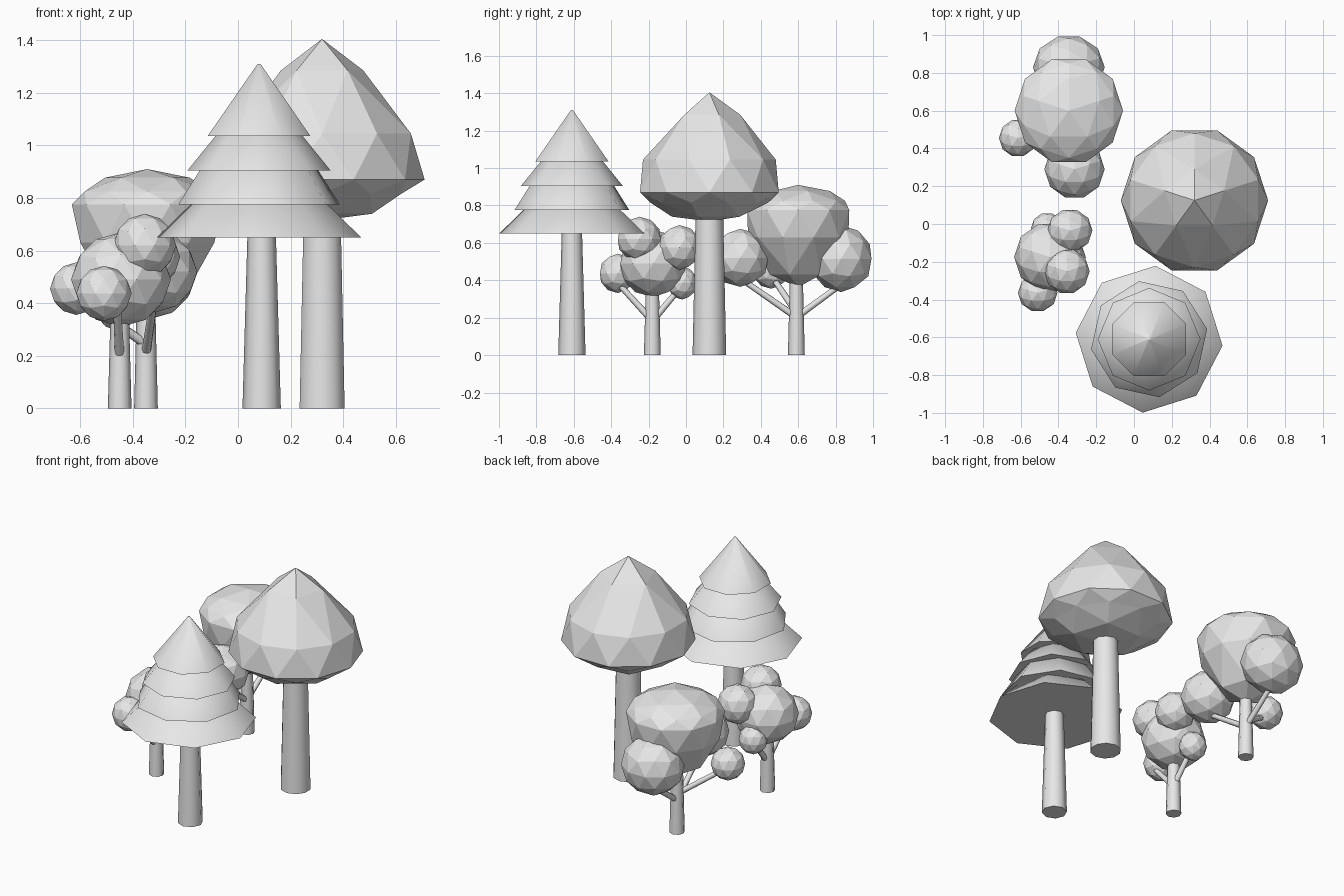
import bpy, bmesh, math
from mathutils import Vector, Matrix

old = bpy.data.objects.get("Cube")
if old:
    bpy.data.objects.remove(old)

grey = bpy.data.materials.new("light_grey")
grey.use_nodes = True
grey.diffuse_color = (0.8, 0.8, 0.8, 1)
grey.node_tree.nodes["Principled BSDF"].inputs["Base Color"].default_value = (0.8, 0.8, 0.8, 1)


def finish(name, bm, smooth):
    bmesh.ops.recalc_face_normals(bm, faces=bm.faces)
    mesh = bpy.data.meshes.new(name)
    bm.to_mesh(mesh)
    bm.free()
    mesh.materials.append(grey)
    obj = bpy.data.objects.new(name, mesh)
    bpy.context.collection.objects.link(obj)
    if smooth:
        bpy.ops.object.select_all(action='DESELECT')
        obj.select_set(True)
        bpy.context.view_layer.objects.active = obj
        bpy.ops.object.shade_smooth_by_angle(angle=math.radians(60))


def taper(name, start, end, r1, r2, sides=8, turn=0):
    """Capped tapered cylinder between two points."""
    a, b = Vector(start), Vector(end)
    axis = b - a
    place = Matrix.Translation((a + b) / 2) @ axis.to_track_quat('Z', 'Y').to_matrix().to_4x4()
    # keep the turn measured from +x for upright parts
    if axis.x == 0 and axis.y == 0:
        place = Matrix.Translation((a + b) / 2)
    bm = bmesh.new()
    bmesh.ops.create_cone(bm, cap_ends=True, segments=sides, radius1=r1, radius2=r2,
                          depth=axis.length,
                          matrix=place @ Matrix.Rotation(math.radians(turn), 4, 'Z'))
    finish(name, bm, True)


def ball(name, centre, size, turn=18):
    """Faceted ellipsoid of leaves."""
    bm = bmesh.new()
    place = Matrix.LocRotScale(Vector(centre), None, Vector(size))
    bmesh.ops.create_icosphere(bm, subdivisions=2, radius=1,
                               matrix=place @ Matrix.Rotation(math.radians(turn), 4, 'Z'))
    finish(name, bm, False)


def crown(name, x, y, rings, turn=18):
    """Faceted crown: each level of an icosphere takes its own radius and height."""
    levels = (1, 0.85, 0.49, 0, -0.49, -0.85, -1)
    bm = bmesh.new()
    bmesh.ops.create_icosphere(bm, subdivisions=2, radius=1,
                               matrix=Matrix.Rotation(math.radians(turn), 4, 'Z'))
    for v in bm.verts:
        i = min(range(len(levels)), key=lambda k: abs(levels[k] - v.co.z))
        r, z = rings[i]
        flat = Vector((v.co.x, v.co.y, 0))
        if flat.length > 0.01:
            flat.normalize()
        v.co = flat * r + Vector((x, y, z))
    finish(name, bm, False)


# Conifer: trunk and four stacked skirts
taper("conifer_trunk", (0.09, -0.61, 0), (0.09, -0.61, 0.7), 0.073, 0.053)
tiers = [(0.65, 0.82, 0.39, 0.215, -5), (0.775, 0.95, 0.312, 0.2, 10),
         (0.905, 1.08, 0.272, 0.13, 0), (1.035, 1.31, 0.212, 0.006, 22.5)]
for i, (z1, z2, r1, r2, turn) in enumerate(tiers):
    taper(f"conifer_tier_{i + 1}", (0.08, -0.61, z1), (0.08, -0.61, z2), r1, r2, 8, turn)

# Large round tree
taper("large_trunk", (0.32, 0.125, 0), (0.32, 0.125, 0.78), 0.09, 0.073, 10)
crown("large_crown", 0.32, 0.125,
      [(0, 1.405), (0.165, 1.285), (0.355, 1.045), (0.39, 0.87),
       (0.315, 0.815), (0.2, 0.74), (0, 0.715)])

# Back tree: trunk, wide-topped crown, three side clumps on branches
taper("back_trunk", (-0.35, 0.59, 0), (-0.35, 0.59, 0.45), 0.045, 0.034)
crown("back_crown", -0.345, 0.6,
      [(0, 0.91), (0.17, 0.877), (0.25, 0.825), (0.287, 0.775),
       (0.268, 0.63), (0.15, 0.43), (0, 0.363)])
back_clumps = [((-0.345, 0.83, 0.515), (0.19, 0.17, 0.178)),
               ((-0.315, 0.29, 0.52), (0.16, 0.157, 0.155)),
               ((-0.615, 0.455, 0.455), (0.1, 0.1, 0.1))]

# Small tree: trunk, crown, four side clumps
taper("small_trunk", (-0.45, -0.18, 0), (-0.45, -0.18, 0.4), 0.045, 0.034)
ball("small_crown", (-0.445, -0.175, 0.49), (0.19, 0.185, 0.18))
small_clumps = [((-0.34, -0.035, 0.575), (0.12, 0.115, 0.12)),
                ((-0.355, -0.25, 0.62), (0.12, 0.12, 0.12)),
                ((-0.51, -0.365, 0.437), (0.105, 0.1, 0.105)),
                ((-0.46, -0.02, 0.385), (0.085, 0.08, 0.088))]

for tree, x, y, clumps in (("back", -0.35, 0.59, back_clumps),
                           ("small", -0.45, -0.18, small_clumps)):
    for i, (centre, size) in enumerate(clumps):
        ball(f"{tree}_clump_{i + 1}", centre, size)

# Branches reach from the trunks into the low clumps
branches = [("back", (-0.35, 0.6, 0.21), (-0.345, 0.84, 0.385)),
            ("back", (-0.35, 0.58, 0.21), (-0.32, 0.29, 0.41)),
            ("back", (-0.36, 0.575, 0.25), (-0.6, 0.46, 0.42)),
            ("small", (-0.45, -0.195, 0.2), (-0.46, -0.36, 0.38)),
            ("small", (-0.45, -0.165, 0.2), (-0.455, -0.03, 0.36))]
for i, (tree, a, b) in enumerate(branches):
    taper(f"{tree}_branch_{i + 1}", a, b, 0.018, 0.015)
